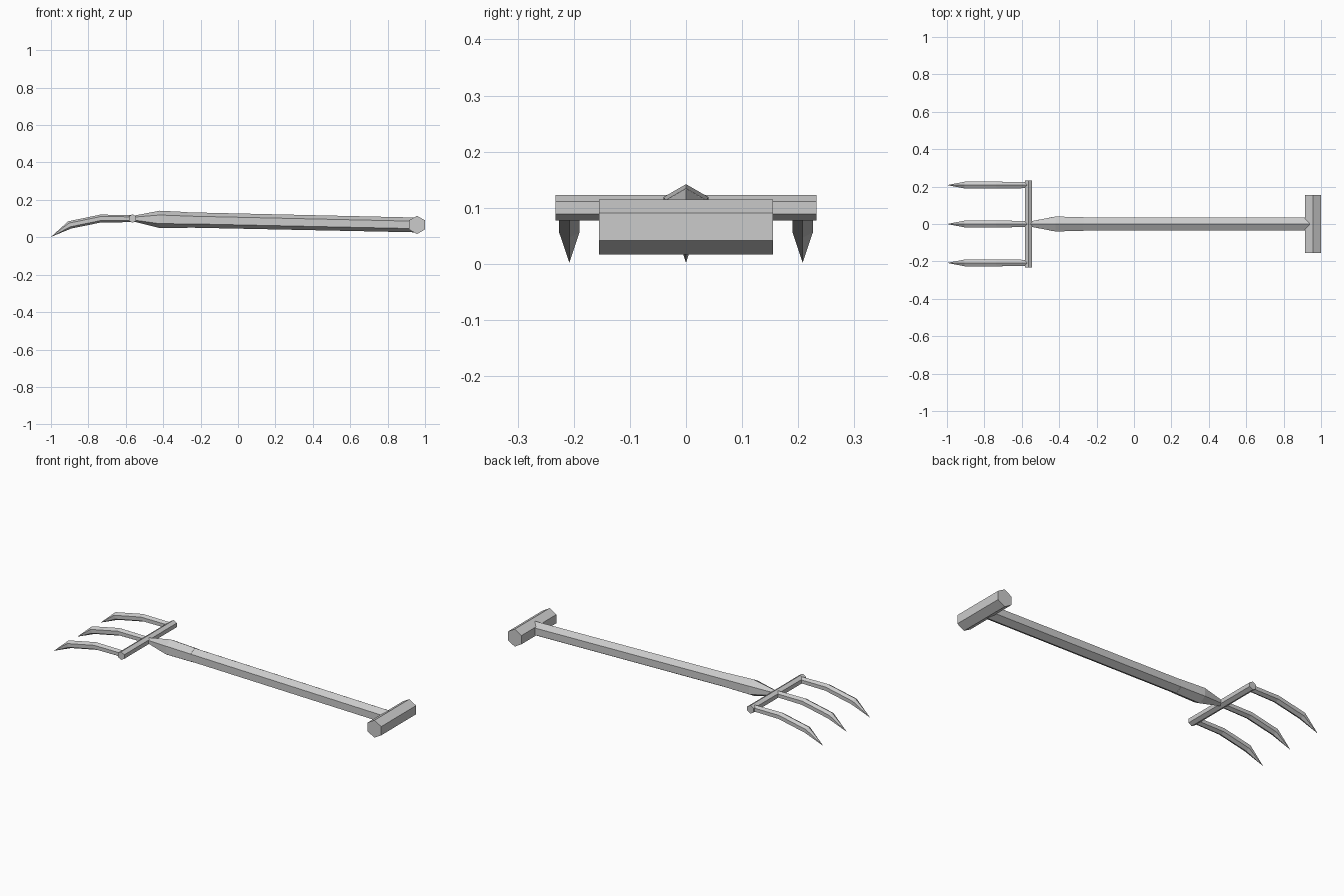
import bpy, bmesh, math
from mathutils import Vector

if "Cube" in bpy.data.objects:
    bpy.data.objects.remove(bpy.data.objects["Cube"])


def hex_tube(name, stations):
    """Flat-faced hexagonal tube through (centre, radius) stations, ridge up.
    Radius 0 closes the tube to a point."""
    bm = bmesh.new()
    pts = [Vector(p) for p, r in stations]
    rings = []
    for i, (p, r) in enumerate(stations):
        if r == 0:
            rings.append([bm.verts.new(p)])
            continue
        before = (pts[i] - pts[max(i - 1, 0)]).normalized()
        after = (pts[min(i + 1, len(pts) - 1)] - pts[i]).normalized()
        tangent = (before + after).normalized()
        side = tangent.cross(Vector((0, 0, 1))).normalized()
        up = side.cross(tangent)
        rings.append([bm.verts.new(pts[i] + r * (math.cos(a) * up + math.sin(a) * side))
                      for a in (k * math.pi / 3 for k in range(6))])
    for a, b in zip(rings, rings[1:]):
        for k in range(6):
            n = (k + 1) % 6
            if len(b) == 1:
                bm.faces.new((a[k], a[n], b[0]))
            else:
                bm.faces.new((a[k], a[n], b[n], b[k]))
    for ring in (rings[0], rings[-1]):
        if len(ring) == 6:
            bm.faces.new(ring)
    bmesh.ops.recalc_face_normals(bm, faces=bm.faces[:])
    mesh = bpy.data.meshes.new(name)
    bm.to_mesh(mesh)
    bm.free()
    obj = bpy.data.objects.new(name, mesh)
    bpy.context.collection.objects.link(obj)
    return obj


# Long handle, sloping gently down to the grip
hex_tube("shaft", [((-0.40, 0, 0.0955), 0.041), ((0.95, 0, 0.066), 0.0395)])

# Socket tapering from the shaft into the crossbar
hex_tube("socket", [((-0.56, 0, 0.10), 0.015), ((-0.42, 0, 0.096), 0.046),
                    ((-0.27, 0, 0.0927), 0.042)])

# Cross grip at the end of the handle
hex_tube("grip", [((0.957, -0.155, 0.066), 0.049), ((0.957, 0.155, 0.066), 0.049)])

# Crossbar carrying the tines
hex_tube("crossbar", [((-0.564, -0.233, 0.10), 0.023), ((-0.564, 0.233, 0.10), 0.023)])

# Three curved, pointed tines
for label, y in (("front", -0.208), ("middle", 0), ("back", 0.208)):
    hex_tube(label + "_tine", [((-0.56, y, 0.10), 0.019), ((-0.735, y, 0.10), 0.021),
                               ((-0.90, y, 0.066), 0.021), ((-1.0, y, 0.002), 0)])
